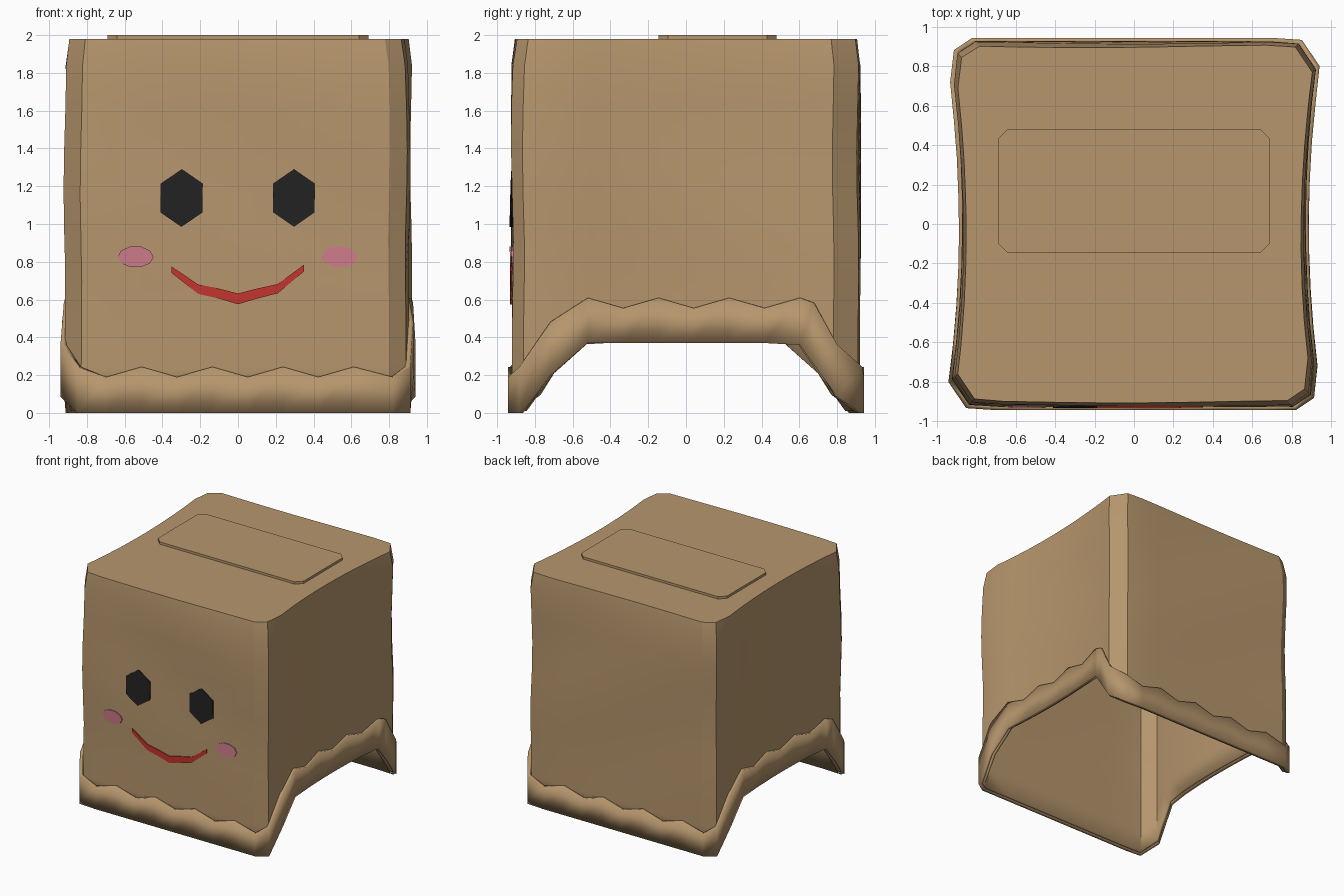
import bpy
import math

cube = bpy.data.objects.get("Cube")
if cube:
    bpy.data.objects.remove(cube, do_unlink=True)


def material(name, r, g, b):
    m = bpy.data.materials.new(name)
    m.use_nodes = True
    m.diffuse_color = (r, g, b, 1)
    m.node_tree.nodes["Principled BSDF"].inputs["Base Color"].default_value = (r, g, b, 1)
    return m


paper = material("brown_paper", 0.47, 0.305, 0.152)
black = material("eye_black", 0.016, 0.016, 0.016)
red = material("mouth_red", 0.55, 0.035, 0.028)
pink = material("cheek_pink", 0.62, 0.2, 0.26)


def build(name, verts, faces, mat, thickness=0, angle=None):
    mesh = bpy.data.meshes.new(name)
    mesh.from_pydata(verts, [], faces)
    mesh.materials.append(mat)
    obj = bpy.data.objects.new(name, mesh)
    bpy.context.collection.objects.link(obj)
    if thickness:
        mod = obj.modifiers.new("thickness", "SOLIDIFY")
        mod.thickness = thickness
        mod.offset = -1
    if angle:
        bpy.ops.object.select_all(action="DESELECT")
        obj.select_set(True)
        bpy.context.view_layer.objects.active = obj
        bpy.ops.object.shade_smooth_by_angle(angle=math.radians(angle))
    return obj


def ramp(v, start, end):
    return min(1, max(0, (v - start) / (end - start)))


def crumple(x, y, z, grow=1.0):
    """Pinch the sides, tuck in the top and add soft paper waves."""
    pinch = 0.06 * max(0, 1 - (y / 0.8) ** 2)
    size = grow - 0.022 * ramp(z, 1.83, 1.98)
    size += 0.007 * math.sin(5 * z + 3 * x + 2 * y) * ramp(z, 0.3, 0.9)
    return (x * size * (1 - pinch), y * size, z)


def arch(y):
    return 0.37 * ramp(abs(y), 0.84, 0.58)


# Outline of the bag: half of it, then the same half turned around.
# Each point holds x, y and the height of its zigzag tooth.
TOOTH = 0.027
STEP = 0.1825
half = [(-0.83, -0.91, TOOTH)]
half += [(0.05 + STEP * k, -0.92, TOOTH if k % 2 else -TOOTH) for k in range(-4, 4)]
half += [(0.80, -0.92, -TOOTH), (0.89, -0.86, TOOTH), (0.92, -0.70, -TOOTH)]
half += [(0.92, 0.04 + STEP * k, TOOTH if k % 2 else -TOOTH) for k in range(-3, 4)]
half += [(0.92, 0.66, 0), (0.92, 0.78, 0)]
outline = half + [(-x, -y, t) for x, y, t in half]
N = len(outline)


def wall_faces(rows):
    return [(r * N + i, r * N + (i + 1) % N, (r + 1) * N + (i + 1) % N, (r + 1) * N + i)
            for r in range(rows - 1) for i in range(N)]


# Bag body: crumpled walls with a closed flat top, open below
ROWS = 10
verts = []
for r in range(ROWS):
    for x, y, t in outline:
        low = arch(y) + 0.01
        z = 1.98 if r == ROWS - 1 else low + (1.84 - low) * r / (ROWS - 2)
        verts.append(crumple(x, y, z))
top = tuple(range((ROWS - 1) * N, ROWS * N))
build("bag_body", verts, wall_faces(ROWS) + [top], paper, 0.025, 32)

# Folded hem with a zigzag upper edge
lower = [crumple(x, y, arch(y), 1.025) for x, y, t in outline]
upper = [crumple(x, y, 0.217 + t + 0.365 * ramp(abs(y), 0.86, 0.66), 1.025)
         for x, y, t in outline]
build("zigzag_hem", lower + upper, wall_faces(2), paper, 0.03, 32)


def prism(name, ring_a, ring_b, mat):
    n = len(ring_a)
    faces = [tuple(range(n))[::-1], tuple(range(n, 2 * n))]
    faces += [(i, (i + 1) % n, n + (i + 1) % n, n + i) for i in range(n)]
    return build(name, ring_a + ring_b, faces, mat)


# Folded bottom flap lying on top
flap = [(sx * a, 0.167 + sy * b) for sx, sy, pts in (
    (1, -1, ((0.64, 0.313), (0.69, 0.263))), (1, 1, ((0.69, 0.263), (0.64, 0.313))),
    (-1, 1, ((0.64, 0.313), (0.69, 0.263))), (-1, -1, ((0.69, 0.263), (0.64, 0.313))))
    for a, b in pts]
prism("top_flap", [(x, y, 1.97) for x, y in flap], [(x, y, 2.0) for x, y in flap], paper)


def face_plate(name, points, mat):
    """Thin plate on the front; points run counterclockwise as x, z."""
    skin = [crumple(x, -0.92, z) for x, z in points]
    prism(name, [(x, y + 0.001, z) for x, y, z in skin],
          [(x, y - 0.008, z) for x, y, z in skin], mat)


# Eyes and cheeks
for side, s in (("left", 1), ("right", -1)):
    hexagon = [(s * 0.298 + 0.128 * math.sin(-a), 1.138 + 0.153 * math.cos(a))
               for a in (math.tau * i / 6 for i in range(6))]
    face_plate(side + "_eye", hexagon, black)
    oval = [(s * 0.54 + 0.095 * math.cos(a), 0.826 + 0.057 * math.sin(a))
            for a in (math.tau * i / 10 for i in range(10))]
    face_plate(side + "_cheek", oval, pink)

# Smile, made of short strips that follow the paper
smile = [(-0.35, 0.74, 0.775), (-0.21, 0.63, 0.68), (-0.1, 0.605, 0.658), (0, 0.575, 0.632),
         (0.1, 0.605, 0.658), (0.21, 0.633, 0.682), (0.35, 0.75, 0.785)]
face_plate("smile", [(x, b) for x, b, t in smile] + [(x, t) for x, b, t in smile[::-1]], red)
